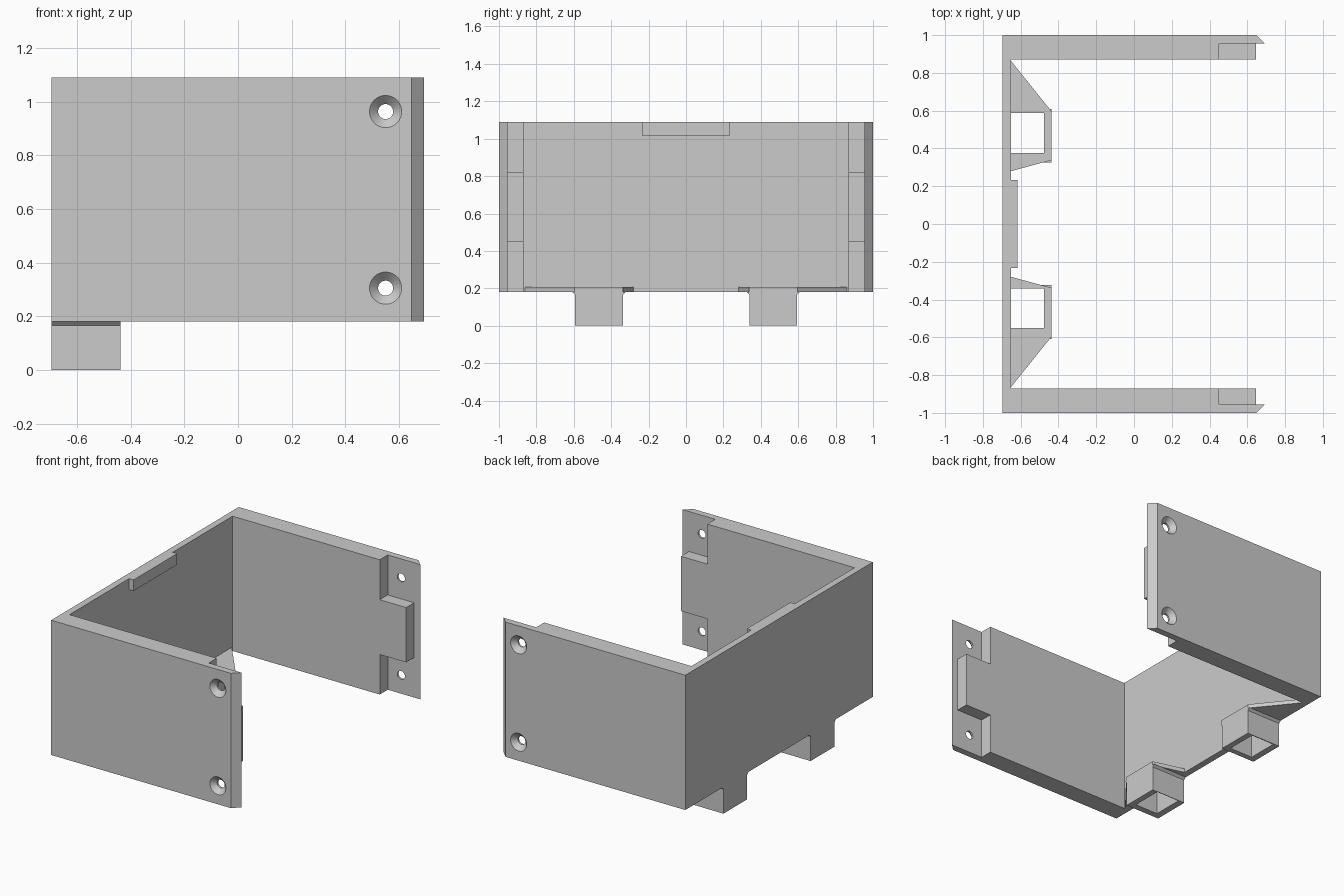
import bpy, bmesh, math
from mathutils import Matrix

cube = bpy.data.objects.get("Cube")
if cube:
    bpy.data.objects.remove(cube, do_unlink=True)

GREY = (0.6, 0.6, 0.6, 1)
mat = bpy.data.materials.new("plain grey")
mat.use_nodes = True
mat.diffuse_color = GREY
mat.node_tree.nodes["Principled BSDF"].inputs["Base Color"].default_value = GREY


def finish(name, bm):
    bmesh.ops.recalc_face_normals(bm, faces=bm.faces)
    mesh = bpy.data.meshes.new(name)
    bm.to_mesh(mesh)
    bm.free()
    mesh.materials.append(mat)
    ob = bpy.data.objects.new(name, mesh)
    bpy.context.collection.objects.link(ob)
    return ob


def prism(name, outline, lo, hi, axis="z"):
    """Extrude an xy outline along z, or a yz outline along x."""
    bm = bmesh.new()
    place = (lambda a, b: (a, b, lo)) if axis == "z" else (lambda a, b: (lo, a, b))
    face = bm.faces.new([bm.verts.new(place(a, b)) for a, b in outline])
    out = bmesh.ops.extrude_face_region(bm, geom=[face])
    move = (0, 0, hi - lo) if axis == "z" else (hi - lo, 0, 0)
    verts = [v for v in out["geom"] if isinstance(v, bmesh.types.BMVert)]
    bmesh.ops.translate(bm, verts=verts, vec=move)
    return finish(name, bm)


def box(name, x, y, z):
    return prism(name, [(x[0], y[0]), (x[1], y[0]), (x[1], y[1]), (x[0], y[1])], *z)


def cone(name, x, y, z, r_low, r_high, depth):
    """Round cutter lying along y, r_low at its -y end."""
    bm = bmesh.new()
    turn = Matrix.Translation((x, y, z)) @ Matrix.Rotation(-math.pi / 2, 4, "X")
    bmesh.ops.create_cone(bm, cap_ends=True, segments=40, radius1=r_low,
                          radius2=r_high, depth=depth, matrix=turn)
    return finish(name, bm)


def cut(ob, cutter):
    mod = ob.modifiers.new("cut", "BOOLEAN")
    mod.operation, mod.solver, mod.object = "DIFFERENCE", "EXACT", cutter
    bpy.context.view_layer.update()
    bpy.context.view_layer.objects.active = ob
    bpy.ops.object.modifier_apply(modifier=mod.name)
    bpy.data.objects.remove(cutter, do_unlink=True)


BASE, TOP = 0.18, 1.09
BACK, INNER = -0.695, -0.65

# U-shaped frame with bevelled flange tips
half = [(INNER, 0.87), (0.647, 0.87), (0.647, 0.955), (0.693, 0.955),
        (0.647, 1.0), (BACK, 1.0)]
outline = half + [(x, -y) for x, y in reversed(half)]
frame = prism("frame", outline, BASE, TOP)

for side in (-1, 1):
    ys = sorted((side * 0.8, side * 0.955))
    # Corner notches that leave a central tab on each arm
    for zs in ((0.1, 0.45), (0.82, 1.2)):
        cut(frame, box("notch_cutter", (0.45, 0.8), ys, zs))
    # Countersunk screw holes
    for z in (0.305, 0.963):
        cut(frame, cone("hole_cutter", 0.55, side * 0.95, z, 0.028, 0.028, 0.3))
        wide, narrow = 0.065, 0.025
        radii = (wide, narrow) if side < 0 else (narrow, wide)
        cut(frame, cone("sink_cutter", 0.55, side * 0.985, z, *radii, 0.04))

# Small ledge at the top of the back wall
box("top_ledge", (INNER, -0.617), (-0.232, 0.232), (1.015, TOP))

# Hollow feet with flared tops, and the bracket plates above them
for name, side, y0, y1, h0, h1 in (("back", 1, 0.34, 0.593, 0.377, 0.587),
                                   ("front", -1, -0.593, -0.337, -0.55, -0.341)):
    flare = 0.015
    profile = [(y0, 0), (y1, 0), (y1, BASE - flare), (y1 + flare, BASE),
               (y0 - flare, BASE), (y0, BASE - flare)]
    foot = prism(name + "_foot", profile, BACK, -0.437, "x")
    plate = prism(name + "_bracket_plate",
                  [(INNER, side * 0.862), (-0.437, side * 0.597),
                   (-0.437, side * 0.338), (INNER, side * 0.28)], BASE, 0.207)
    for part in (foot, plate):
        cut(part, box("socket_cutter", (INNER, -0.477), (h0, h1), (-0.1, 0.4)))

# Smooth the round holes only
bpy.ops.object.select_all(action="DESELECT")
frame.select_set(True)
bpy.context.view_layer.objects.active = frame
bpy.ops.object.shade_smooth_by_angle(angle=math.radians(25))
